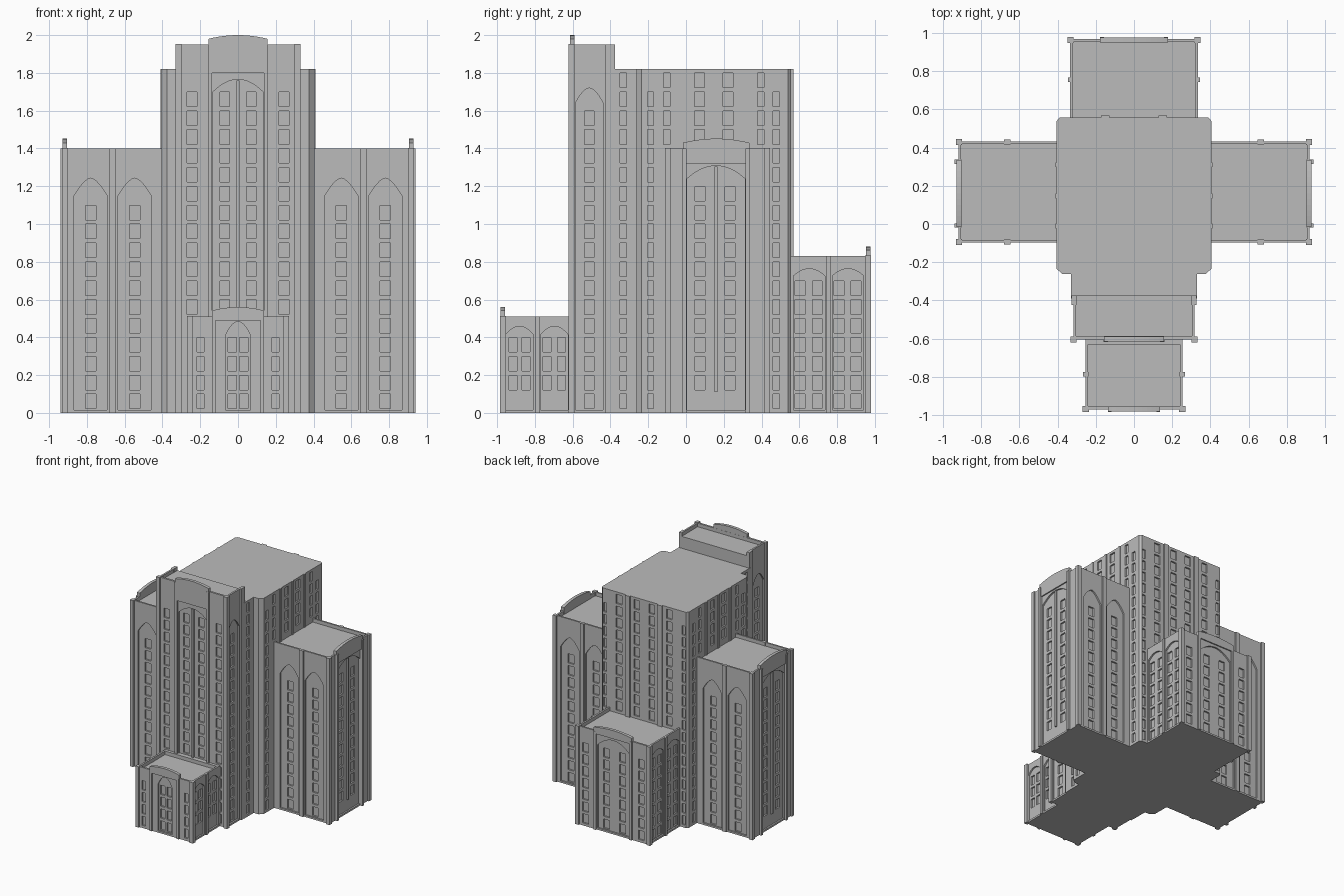
import bpy, bmesh

if "Cube" in bpy.data.objects:
    bpy.data.objects.remove(bpy.data.objects["Cube"])

stone = bpy.data.materials.new("grey_stone")
stone.diffuse_color = (0.5, 0.5, 0.5, 1)
stone.use_nodes = True
stone.node_tree.nodes["Principled BSDF"].inputs["Base Color"].default_value = stone.diffuse_color


def prism(bm, face, pts, d0, d1):
    """Extrude (u, z) outline along a wall's normal; face = (axis, sign, distance)."""
    axis, s, pos = face
    rings = []
    for d in (d0, d1):
        o = s * (pos + d)
        rings.append([bm.verts.new((o, u, z) if axis == 'x' else (u, o, z)) for u, z in pts])
    a, b = rings
    bm.faces.new(a)
    bm.faces.new(b[::-1])
    n = len(pts)
    for i in range(n):
        j = (i + 1) % n
        bm.faces.new((a[j], a[i], b[i], b[j]))


def rect(u0, u1, z0, z1):
    return [(u0, z0), (u1, z0), (u1, z1), (u0, z1)]


def arch(c, w, z0, spring, peak, p=2.0, n=12):
    """Outline with a curved head; p below 2 gives a pointed head."""
    head = []
    for i in range(n + 1):
        t = 1 - 2 * i / n
        head.append((c + w * t, spring + (peak - spring) * (1 - abs(t) ** p)))
    return [(c - w, z0), (c + w, z0)] + head


def make_object(name, bm):
    bmesh.ops.recalc_face_normals(bm, faces=bm.faces)
    me = bpy.data.meshes.new(name)
    bm.to_mesh(me)
    bm.free()
    ob = bpy.data.objects.new(name, me)
    bpy.context.collection.objects.link(ob)
    return ob


class Block:
    """A building volume with recessed panels, sunk windows and raised trim."""

    def __init__(self, name, plan, top):
        self.name, self.top = name, top
        self.body, self.cut, self.win, self.trim = (bmesh.new() for _ in range(4))
        lo = [self.body.verts.new((x, y, 0)) for x, y in plan]
        f = self.body.faces.new(lo)
        ext = bmesh.ops.extrude_face_region(self.body, geom=[f])
        for v in ext['geom']:
            if isinstance(v, bmesh.types.BMVert):
                v.co.z = top

    def roof(self, x0, x1, y0, y1, depth=0.03):
        prism(self.cut, ('y', 1, 0), rect(x0, x1, self.top - depth, self.top + 0.1), y0, y1)

    def panel(self, face, c, w, spring, peak, p=2.0, z0=0.015):
        prism(self.cut, face, arch(c, w, z0, spring, peak, p), -0.013, 0.05)

    def windows(self, face, cols, width, k0, k1, depth=0.013):
        for c in cols:
            for k in range(k0, k1 + 1):
                z = 0.022 + 0.1 * k
                prism(self.win, face, rect(c - width / 2, c + width / 2, z, z + 0.077), -depth, 0.04)

    def pilasters(self, face, cols, width, d=0.012, z0=0, z1=None):
        for c in cols:
            prism(self.trim, face, rect(c - width / 2, c + width / 2, z0, z1 or self.top), -0.016, d)

    def post(self, x, y, size=0.032):
        h = size / 2
        prism(self.trim, ('y', 1, 0), rect(x - h, x + h, 0, self.top + 0.003), y - h, y + h)

    def crest(self, face, c, w, end, peak, z0):
        prism(self.trim, face, arch(c, w, z0, end, peak), -0.016, 0.010)

    def finish(self):
        ob = make_object(self.name, self.body)
        cutters = []
        for label, bm in (("panel_cutter", self.cut), ("window_cutter", self.win)):
            if not bm.verts:
                bm.free()
                continue
            c = make_object(label, bm)
            c.hide_render = True
            cutters.append(c)
            m = ob.modifiers.new(label, 'BOOLEAN')
            m.operation, m.solver, m.object = 'DIFFERENCE', 'EXACT', c
        dg = bpy.context.evaluated_depsgraph_get()
        me = bpy.data.meshes.new_from_object(ob.evaluated_get(dg))
        ob.modifiers.clear()
        ob.data = me
        for c in cutters:
            bpy.data.objects.remove(c)
        trim = make_object(self.name + "_trim", self.trim)
        for o in (ob, trim):
            o.data.materials.clear()
            o.data.materials.append(stone)


SIDES = (1, -1)

# Central core, with clipped corners and a narrower step toward the front
half = [(0.33, -0.39), (0.33, -0.262), (0.375, -0.262), (0.405, -0.235), (0.405, 0.54), (0.39, 0.557)]
core = Block("core_tower", half + [(-x, y) for x, y in half[::-1]], 1.82)
for s in SIDES:
    f = ('x', s, 0.405)
    core.windows(f, (-0.188, 0.478), 0.034, 0, 16)
    core.windows(f, (-0.102, 0.395), 0.034, 14, 17)
    core.windows(f, (0.072, 0.222), 0.052, 14, 17)
    core.pilasters(f, (-0.01, 0.147, 0.31), 0.025, 0.006)
    core.windows(('x', s, 0.33), (-0.332,), 0.034, 0, 17)
back = ('y', 1, 0.557)
core.windows(back, (-0.235, -0.07, 0.07, 0.235), 0.052, 8, 17)
core.windows(back, (-0.366, 0.366), 0.03, 0, 16)
core.pilasters(back, (-0.15, 0.15), 0.045, 0.012)
core.finish()

# Tall front tower with arched centre bay and curved crest
tower = Block("front_tower", [(-0.318, -0.605), (0.318, -0.605), (0.318, -0.375), (-0.318, -0.375)], 1.95)
front = ('y', -1, 0.605)
tower.roof(-0.303, 0.303, -0.588, -0.3)
tower.panel(front, 0, 0.132, 1.70, 1.765)
tower.windows(front, (-0.07, 0.07), 0.052, 0, 16, 0.026)
tower.windows(front, (-0.243, 0.243), 0.052, 0, 16)
tower.pilasters(front, (-0.148, 0.148), 0.022)
tower.pilasters(front, (0,), 0.014, 0.004, 0, 1.76)
tower.crest(front, 0, 0.157, 1.98, 2.0, 1.80)
for s in SIDES:
    f = ('x', s, 0.318)
    tower.panel(f, -0.512, 0.073, 1.64, 1.72, 1.8)
    tower.windows(f, (-0.512,), 0.052, 0, 15, 0.026)
    tower.pilasters(f, (-0.4,), 0.05, 0.010)
    tower.post(s * 0.316, -0.605)
tower.finish()

# Side wings, mirrored
for s in SIDES:
    w = Block("right_wing" if s > 0 else "left_wing",
              [(s * 0.38, -0.097), (s * 0.92, -0.097), (s * 0.92, 0.432), (s * 0.38, 0.432)], 1.40)
    w.roof(*sorted((s * 0.3, s * 0.905)), -0.083, 0.418)
    for f in (('y', -1, 0.097), ('y', 1, 0.432)):
        for c in (s * 0.547, s * 0.780):
            w.panel(f, c, 0.087, 1.15, 1.243, 1.6)
            w.windows(f, (c,), 0.054, 0, 10, 0.026)
        w.pilasters(f, (s * 0.664,), 0.036, 0.010)
    end = ('x', s, 0.92)
    w.panel(end, 0.159, 0.153, 1.24, 1.308)
    w.windows(end, (0.075, 0.233), 0.053, 1, 11, 0.026)
    w.pilasters(end, (0.159,), 0.016, 0.0, 0.11, 1.305)
    w.pilasters(end, (-0.008, 0.326), 0.022, 0.02)
    w.crest(end, 0.159, 0.176, 1.43, 1.452, 1.32)
    for y in (-0.095, 0.43):
        w.post(s * 0.916, y)
    w.finish()

# Low front annex
a = Block("front_annex", [(-0.255, -0.973), (0.255, -0.973), (0.255, -0.59), (-0.255, -0.59)], 0.51)
f = ('y', -1, 0.973)
a.roof(-0.24, 0.24, -0.957, -0.63)
a.panel(f, 0, 0.066, 0.41, 0.483)
a.windows(f, (-0.03, 0.03), 0.045, 0, 3, 0.026)
a.windows(f, (-0.198, 0.198), 0.036, 0, 3)
a.pilasters(f, (-0.127, 0.127), 0.018)
a.crest(f, 0, 0.137, 0.542, 0.56, 0.49)
for s in SIDES:
    f = ('x', s, 0.255)
    for c, cols in ((-0.882, (-0.915, -0.848)), (-0.697, (-0.736, -0.66))):
        a.panel(f, c, 0.072, 0.415, 0.458)
        a.windows(f, cols, 0.042, 1, 3, 0.026)
    a.pilasters(f, (-0.788,), 0.024, 0.012)
    a.post(s * 0.253, -0.969)
a.finish()

# Mid-height rear annex
a = Block("rear_annex", [(-0.335, 0.968), (0.335, 0.968), (0.335, 0.52), (-0.335, 0.52)], 0.83)
f = ('y', 1, 0.968)
a.roof(-0.32, 0.32, 0.5, 0.953)
a.panel(f, 0, 0.15, 0.715, 0.79)
a.windows(f, (-0.075, 0.075), 0.055, 0, 6, 0.026)
a.windows(f, (-0.26, 0.26), 0.052, 0, 6)
a.pilasters(f, (-0.167, 0.167), 0.022)
a.crest(f, 0, 0.178, 0.862, 0.88, 0.81)
for s in SIDES:
    g = ('x', s, 0.335)
    for c, cols in ((0.652, (0.603, 0.695)), (0.858, (0.81, 0.9))):
        a.panel(g, c, 0.083, 0.725, 0.763)
        a.windows(g, cols, 0.052, 0, 6, 0.026)
    a.pilasters(g, (0.756,), 0.024, 0.012)
    a.post(s * 0.333, 0.964)
a.finish()
